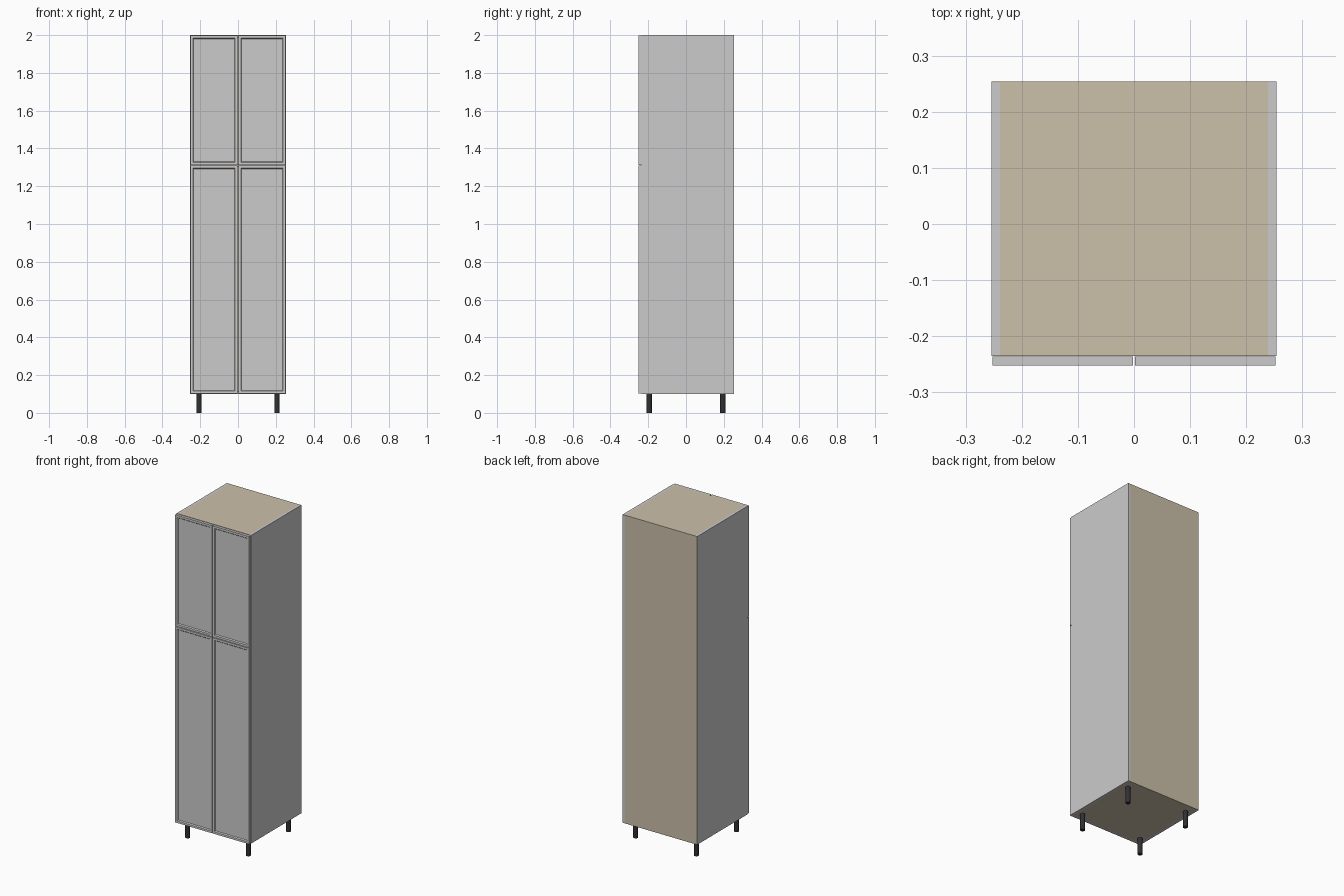
import bpy, bmesh

if "Cube" in bpy.data.objects:
    bpy.data.objects.remove(bpy.data.objects["Cube"])


def material(name, color):
    m = bpy.data.materials.new(name)
    m.diffuse_color = color
    m.use_nodes = True
    m.node_tree.nodes["Principled BSDF"].inputs["Base Color"].default_value = m.diffuse_color
    return m


wood = material("pale_board", (0.60, 0.53, 0.40, 1))
black = material("black_plastic", (0.03, 0.03, 0.035, 1))


def finish(name, bm, mat=None):
    me = bpy.data.meshes.new(name)
    bm.to_mesh(me)
    bm.free()
    ob = bpy.data.objects.new(name, me)
    bpy.context.collection.objects.link(ob)
    if mat:
        me.materials.append(mat)
    return ob


def box_mesh(x, y, z):
    bm = bmesh.new()
    bmesh.ops.create_cube(bm, size=1)
    for v in bm.verts:
        v.co = [lo + (c + 0.5) * (hi - lo) for c, (lo, hi) in zip(v.co, (x, y, z))]
    return bm


def box(name, x, y, z, mat=None):
    return finish(name, box_mesh(x, y, z), mat)


def door(name, x, z):
    # slab with a flat border and a shallow recessed panel with sloped edge
    bm = box_mesh(x, (-0.252, -0.236), z)
    bm.normal_update()
    front = [f for f in bm.faces if f.normal.y < -0.9]
    bmesh.ops.inset_region(bm, faces=front, thickness=0.018)
    bmesh.ops.inset_region(bm, faces=front, thickness=0.007, depth=-0.006)
    return finish(name, bm)


BOTTOM, TOP, SPLIT, T = 0.10, 2.0, 1.311, 0.015
FRONT, BACK = -0.235, 0.254

# Carcass side panels
box("side_panel_left", (-0.254, -0.239), (FRONT, 0.251), (BOTTOM, TOP))
box("side_panel_right", (0.239, 0.254), (FRONT, BACK), (BOTTOM, TOP))

# Top, bottom and the fixed shelf behind the door split
for name, z in (("bottom_board", BOTTOM), ("middle_shelf", SPLIT - T / 2), ("top_board", TOP - T)):
    box(name, (-0.239, 0.239), (FRONT, 0.251), (z, z + T), wood)

# Thin back board
box("back_board", (-0.254, 0.239), (0.251, BACK), (BOTTOM, TOP), wood)

# Four doors: lower and upper pairs
for side, x in (("left", (-0.252, -0.002)), ("right", (0.002, 0.252))):
    door("lower_door_" + side, x, (BOTTOM + 0.002, SPLIT - 0.002))
    door("upper_door_" + side, x, (SPLIT + 0.002, TOP - 0.002))

# Round legs
for sx, side in ((-1, "left"), (1, "right")):
    for sy, end in ((-1, "front"), (1, "back")):
        bpy.ops.mesh.primitive_cylinder_add(vertices=24, radius=0.014, depth=BOTTOM,
                                            location=(sx * 0.207, sy * 0.195, BOTTOM / 2))
        leg = bpy.context.object
        leg.name = f"{end}_leg_{side}"
        leg.data.materials.append(black)
        bpy.ops.object.shade_smooth_by_angle()
